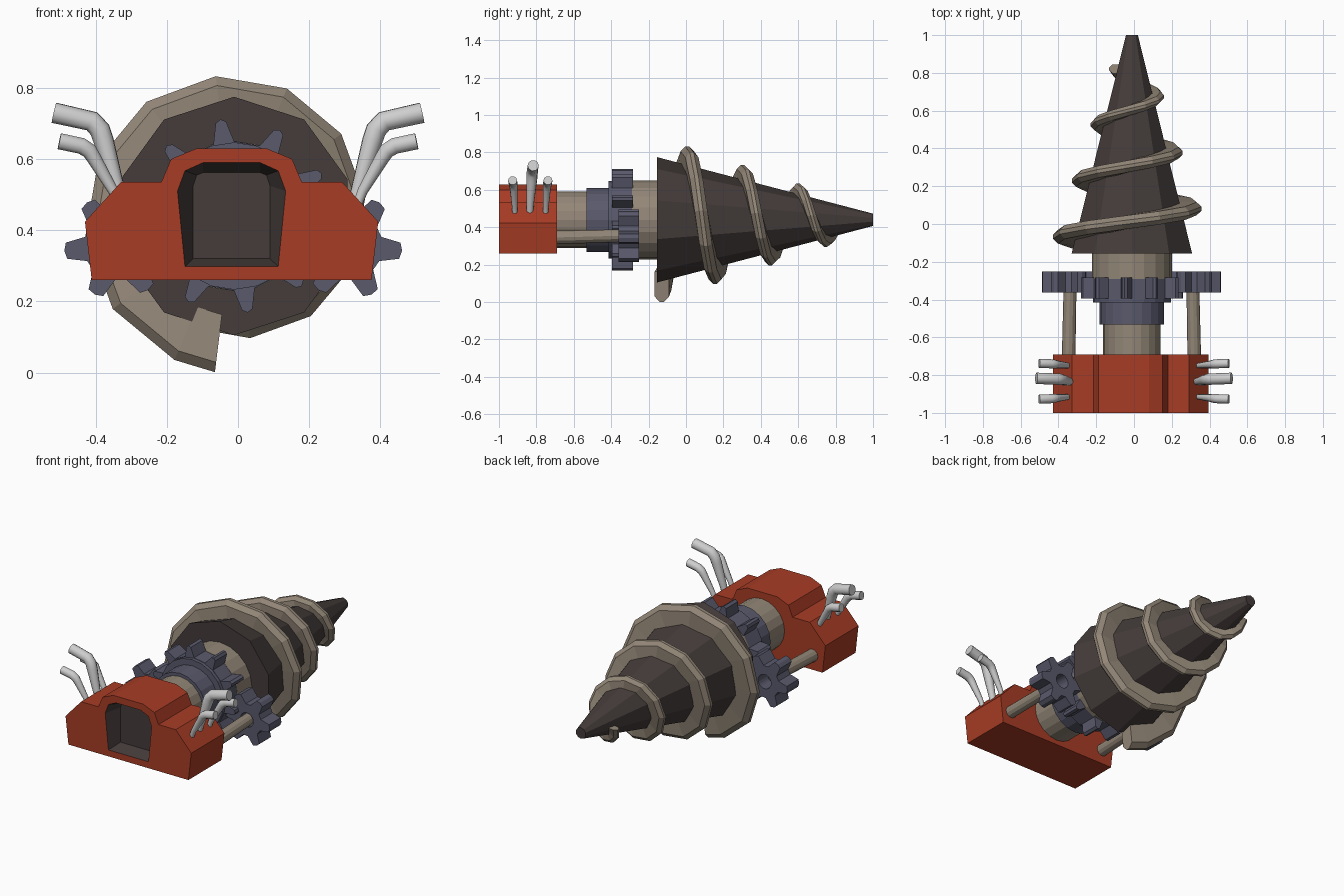
import bpy, bmesh, math
from math import sin, cos, radians, pi

if "Cube" in bpy.data.objects:
    bpy.data.objects.remove(bpy.data.objects["Cube"])


def material(name, rgb):
    m = bpy.data.materials.new(name)
    m.diffuse_color = (*rgb, 1)
    m.use_nodes = True
    m.node_tree.nodes["Principled BSDF"].inputs["Base Color"].default_value = m.diffuse_color
    return m


RED = material("rust red", (0.39, 0.045, 0.018))
DARK = material("charcoal", (0.058, 0.045, 0.043))
TAN = material("dull tan", (0.29, 0.24, 0.185))
STEEL = material("blue grey", (0.10, 0.10, 0.15))
PIPE = material("light grey", (0.62, 0.62, 0.62))

CX, CZ = -0.011, 0.44      # drill axis


def finish(name, bm, *mats):
    bmesh.ops.recalc_face_normals(bm, faces=bm.faces)
    me = bpy.data.meshes.new(name)
    bm.to_mesh(me)
    bm.free()
    for m in mats:
        me.materials.append(m)
    ob = bpy.data.objects.new(name, me)
    bpy.context.collection.objects.link(ob)
    return ob


def skin(bm, rings, wrap=False):
    """Join equal-sized vertex rings with quads; returns the vertex rings."""
    vs = [[bm.verts.new(p) for p in r] for r in rings]
    pairs = list(zip(vs, vs[1:])) + ([(vs[-1], vs[0])] if wrap else [])
    for a, b in pairs:
        n = len(a)
        for i in range(n):
            bm.faces.new((a[i], a[(i + 1) % n], b[(i + 1) % n], b[i]))
    return vs


def loft(name, rings, mat, wrap=False):
    bm = bmesh.new()
    vs = skin(bm, rings, wrap)
    if not wrap:
        bm.faces.new(vs[0])
        bm.faces.new(vs[-1])
    return finish(name, bm, mat)


def circle(r, y, n, x=CX, z=CZ):
    return [(x + r * sin(2 * pi * i / n), y, z + r * cos(2 * pi * i / n)) for i in range(n)]


def gear_outline(teeth, root, tip, base_a, tip_a, start):
    """Polar outline (radius, angle) of a gear, five points per tooth."""
    pts = []
    for i in range(teeth):
        c = start + 360 * i / teeth
        for da, r in ((-base_a, root), (-tip_a, tip * 0.97), (0, tip), (tip_a, tip * 0.97), (base_a, root)):
            pts.append((r, radians(c + da)))
    return pts


def polar(pts, y, x, z, flip=1, r=None):
    return [(x + flip * (r or p) * cos(a), y, z + (r or p) * sin(a)) for p, a in pts]


# Engine body with a tapered recess in its front face
half = [(0.393, 0.26), (0.412, 0.424), (0.31, 0.536), (0.197, 0.536), (0.17, 0.60), (0.098, 0.63)]
window = [(0.131, 0.298), (0.152, 0.51), (0.131, 0.567), (0.08, 0.59)]
window_in = [(0.108, 0.32), (0.108, 0.525), (0.098, 0.555), (0.08, 0.562)]


def symmetric(pts, y, x=-0.018):
    return [(x + px, y, z) for px, z in pts] + [(x - px, y, z) for px, z in reversed(pts)]


bm = bmesh.new()
body = skin(bm, [symmetric(half, -1), symmetric(half, -0.69)])
bm.faces.new(body[1])
recess = skin(bm, [symmetric(window, -1), symmetric(window_in, -0.92)])
bm.faces.new(recess[1])
inside = set(recess[1])
for f in bm.faces:
    f.material_index = 1 if any(v in inside for v in f.verts) else 0
rim = [e for e in bm.edges if all(abs(v.co.y + 1) < 1e-5 for v in e.verts)]
bmesh.ops.triangle_fill(bm, use_beauty=True, edges=rim)
finish("engine_body", bm, RED, DARK)

# Shaft, collar and main gear along the drill axis
for name, r, y0, y1, mat in (("rear_shaft", 0.152, -0.72, -0.5, TAN),
                             ("collar", 0.171, -0.532, -0.40, STEEL),
                             ("gear_hub", 0.207, -0.415, -0.285, STEEL),
                             ("front_shaft", 0.211, -0.29, -0.14, TAN)):
    loft(name, [circle(r, y0, 20), circle(r, y1, 20)], mat)
big = gear_outline(10, 0.21, 0.274, 8, 3.2, 98)
loft("main_gear", [polar(big, y, CX, CZ) for y in (-0.395, -0.284)], STEEL)

# Drill cone
loft("drill_cone", [circle(0.335, -0.155, 10), circle(0.033, 1.0, 10)], DARK)

# Spiral blade: bevelled section swept round the cone
rings = []
for deg in [7] + [22.5 + 30 * k for k in range(39)]:
    t = radians(deg)
    y = -0.135 + 0.296 * deg / 360
    outer = 0.444 - 0.1 * deg / 360
    inner = 0.85 * (0.033 + 0.302 * (1 - y) / 1.155)
    w = 0.038 - 0.0045 * deg / 360
    mid = outer - 0.028 * w / 0.038
    section = [(inner, -w), (mid, -w), (outer, -w * 0.3), (outer, w * 0.3), (mid, w), (inner, w)]
    rings.append([(CX - r * sin(t), y + dy, CZ - r * cos(t)) for r, dy in section])
loft("spiral_blade", rings, TAN)

# Side gears with a bored hole, and their rods
small = gear_outline(6, 0.095, 0.15, 21, 9, -5)
for side, s in (("left", -1), ("right", 1)):
    x, z = -0.0135 + s * 0.325, 0.355
    loft(side + "_gear", [polar(small, -0.362, x, z, s), polar(small, -0.252, x, z, s),
                          polar(small, -0.252, x, z, s, 0.042), polar(small, -0.362, x, z, s, 0.042)],
         STEEL, wrap=True)
    rx = -0.0135 + s * 0.333
    loft(side + "_rod", [circle(0.036, -0.72, 12, rx, 0.345), circle(0.034, -0.33, 12, x, z)], TAN)

# Exhaust pipes: bent, widening tubes, three on each side
big_path = [(0.325, -0.835, 0.47, 0.018), (0.342, -0.833, 0.53, 0.021), (0.377, -0.825, 0.65, 0.029),
            (0.388, -0.823, 0.682, 0.03), (0.41, -0.821, 0.706, 0.03), (0.517, -0.817, 0.73, 0.03)]
small_path = [(0.335, 0, 0.47, 0.013), (0.35, -0.001, 0.51, 0.015), (0.405, -0.006, 0.603, 0.021),
              (0.418, -0.008, 0.623, 0.023), (0.44, -0.01, 0.637, 0.024), (0.502, -0.012, 0.65, 0.024)]
pipes = [("middle", big_path),
         ("front", [(x, -0.915 + dy, z, r) for x, dy, z, r in small_path]),
         ("back", [(x, -0.75 - dy, z, r) for x, dy, z, r in small_path])]
for side, s in (("left", -1), ("right", 1)):
    for label, path in pipes:
        cu = bpy.data.curves.new(f"{side}_{label}_pipe", 'CURVE')
        cu.dimensions = '3D'
        cu.bevel_depth = 1.0
        cu.bevel_resolution = 3
        cu.use_fill_caps = True
        sp = cu.splines.new('POLY')
        sp.points.add(len(path) - 1)
        for p, (x, y, z, r) in zip(sp.points, path):
            p.co = (s * x, y, z, 1)
            p.radius = r
        cu.materials.append(PIPE)
        ob = bpy.data.objects.new(cu.name, cu)
        bpy.context.collection.objects.link(ob)
        bpy.ops.object.select_all(action='DESELECT')
        ob.select_set(True)
        bpy.context.view_layer.objects.active = ob
        bpy.ops.object.convert(target='MESH')
        bpy.ops.object.shade_smooth_by_angle(angle=radians(45))
